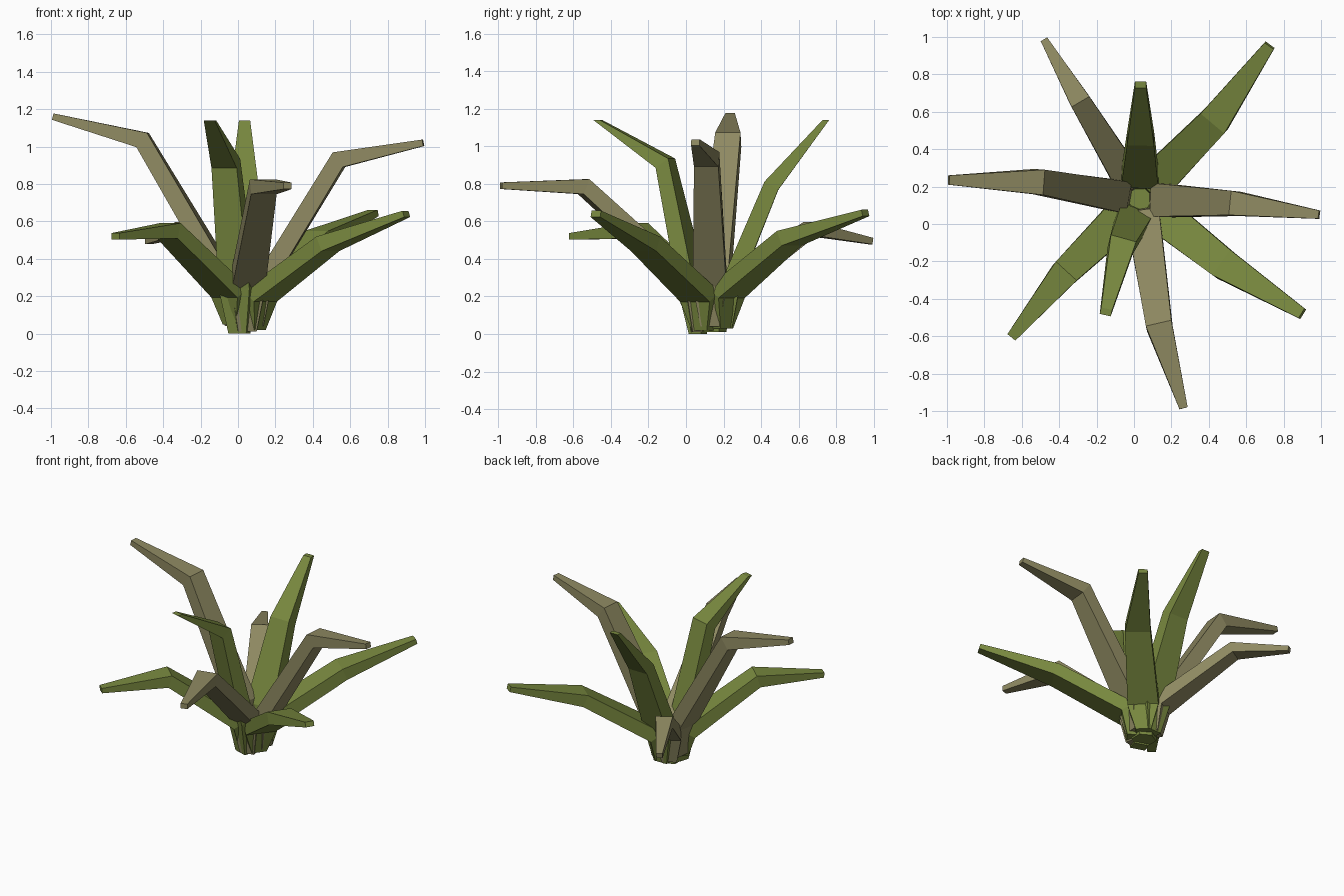
import bpy, bmesh
from mathutils import Vector

if "Cube" in bpy.data.objects:
    bpy.data.objects.remove(bpy.data.objects["Cube"])


def material(name, rgb):
    m = bpy.data.materials.new(name)
    m.diffuse_color = (*rgb, 1)
    m.use_nodes = True
    m.node_tree.nodes["Principled BSDF"].inputs["Base Color"].default_value = m.diffuse_color
    return m


GREEN = material("leaf_green", (0.19, 0.25, 0.05))
OLIVE = material("leaf_olive", (0.27, 0.25, 0.12))
CENTRE = Vector((0.03, 0.135, 0))


def leaf(name, mat, foot_z, root_z, mid, tip, widths, thick=0.085, flat_tip=False):
    """Bent, tapering four-sided leaf swept through foot, root, bend and tip."""
    mid, tip = Vector(mid), Vector(tip)
    out = ((mid + tip) / 2 - CENTRE)
    out.z = 0
    out.normalize()
    foot = CENTRE + out * 0.075 + Vector((0, 0, foot_z))
    root = CENTRE + out * 0.105 + Vector((0, 0, root_z))
    path = [foot, root, mid, tip]
    segs = [(b - a).normalized() for a, b in zip(path, path[1:])]
    tangents = [Vector((0, 0, 1)), segs[0] + segs[1], segs[1] + segs[2],
                Vector((0, 0, 1)) if flat_tip else segs[2]]
    ring_w = [0.10, *widths]
    ring_t = [0.07, 0.10, thick, 0.035]
    heads = [out, segs[1], segs[1] + segs[2], segs[2]]
    bm = bmesh.new()
    rings = []
    for p, t, w, h, d in zip(path, tangents, ring_w, ring_t, heads):
        side = Vector((-d.y, d.x, 0)).normalized() * w / 2
        up = t.normalized().cross(side).normalized() * h / 2
        rings.append([bm.verts.new(p + side * a + up * b)
                      for a, b in ((-1, -1), (1, -1), (1, 1), (-1, 1))])
    for r, s in zip(rings, rings[1:]):
        for i in range(4):
            j = (i + 1) % 4
            bm.faces.new((r[i], r[j], s[j], s[i]))
    bm.faces.new(rings[0][::-1])
    bm.faces.new(rings[-1])
    bmesh.ops.recalc_face_normals(bm, faces=bm.faces)
    me = bpy.data.meshes.new(name)
    bm.to_mesh(me)
    bm.free()
    me.materials.append(mat)
    ob = bpy.data.objects.new(name, me)
    bpy.context.collection.objects.link(ob)


# Upright green leaves
leaf("leaf_back", GREEN, 0.03, 0.27, (0.035, 0.455, 0.79), (0.035, 0.745, 1.14),
     (0.20, 0.145, 0.06), flat_tip=True)
leaf("leaf_front", GREEN, 0.0, 0.25, (-0.065, -0.11, 0.91), (-0.15, -0.47, 1.14),
     (0.18, 0.14, 0.06), flat_tip=True)

# Low spreading green leaves
leaf("leaf_back_right", GREEN, 0.03, 0.22, (0.43, 0.55, 0.51), (0.725, 0.955, 0.645),
     (0.20, 0.165, 0.06))
leaf("leaf_front_right", GREEN, 0.02, 0.20, (0.48, -0.215, 0.48), (0.90, -0.48, 0.64),
     (0.20, 0.165, 0.06))
leaf("leaf_front_left", GREEN, 0.05, 0.22, (-0.37, -0.26, 0.55), (-0.655, -0.605, 0.52),
     (0.20, 0.15, 0.055))

# Olive arching leaves
leaf("leaf_right", OLIVE, 0.04, 0.27, (0.54, 0.11, 0.93), (0.99, 0.05, 1.02),
     (0.18, 0.13, 0.045), 0.095)
leaf("leaf_left", OLIVE, 0.07, 0.30, (-0.51, 0.225, 1.035), (-0.99, 0.235, 1.16),
     (0.17, 0.135, 0.05), 0.095)
leaf("leaf_front_arch", OLIVE, 0.01, 0.26, (0.135, -0.545, 0.785), (0.265, -0.985, 0.79),
     (0.18, 0.14, 0.045))
leaf("leaf_back_left", OLIVE, 0.04, 0.24, (-0.29, 0.66, 0.56), (-0.48, 0.985, 0.495),
     (0.16, 0.11, 0.04), 0.075)

# Short core that fills the middle of the rosette
bpy.ops.mesh.primitive_cone_add(vertices=6, radius1=0.08, radius2=0.11, depth=0.2,
                                location=CENTRE + Vector((0, 0, 0.11)))
core = bpy.context.object
core.name = "leaf_core"
core.data.materials.append(GREEN)
